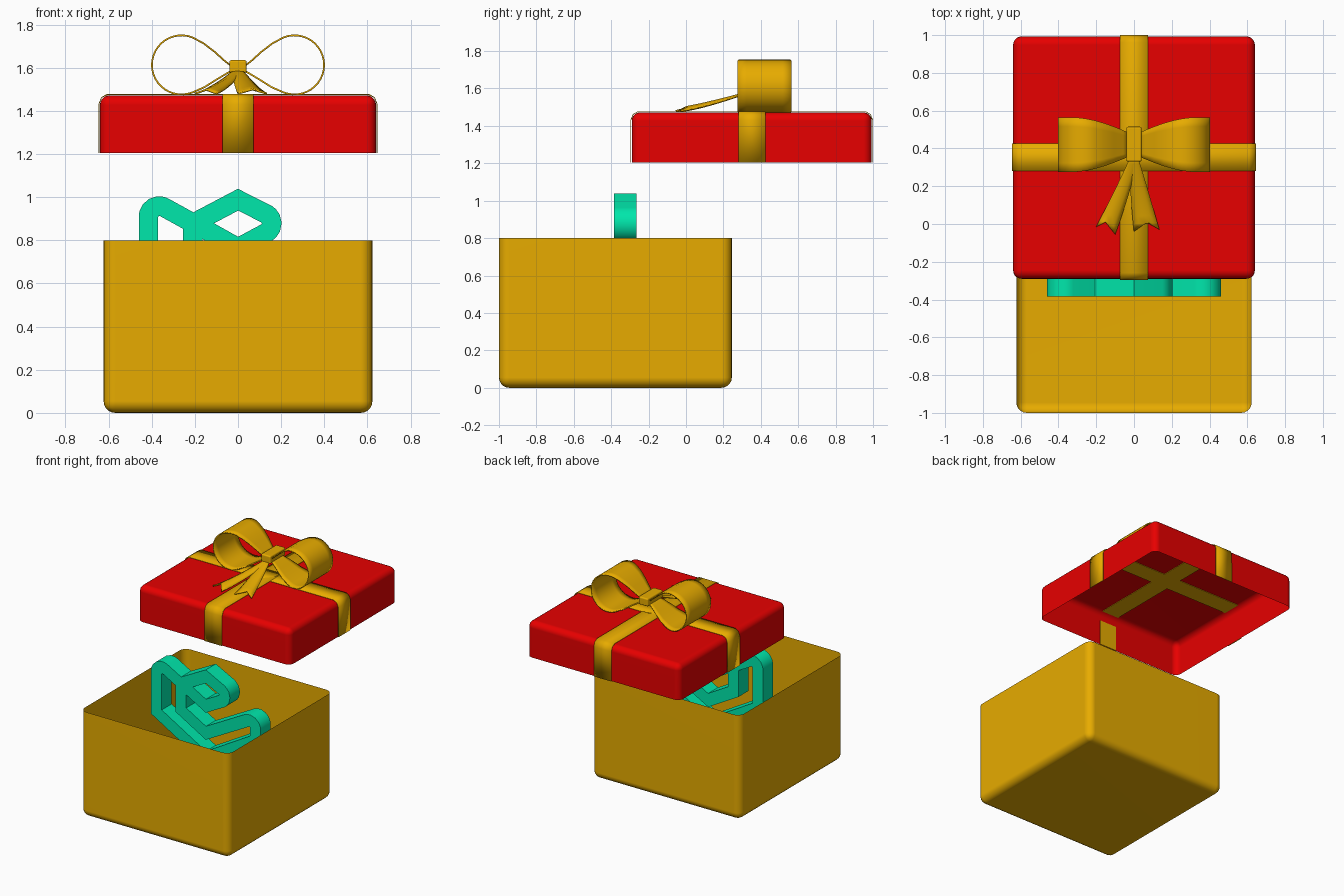
import bpy, bmesh, math
from mathutils import Vector

if "Cube" in bpy.data.objects:
    bpy.data.objects.remove(bpy.data.objects["Cube"])


def material(name, rgb):
    m = bpy.data.materials.new(name)
    m.use_nodes = True
    m.diffuse_color = (*rgb, 1)
    m.node_tree.nodes["Principled BSDF"].inputs["Base Color"].default_value = (*rgb, 1)
    return m


RED = material("red", (0.8, 0, 0))
GOLD = material("gold", (0.8, 0.41, 0))
GREEN = material("green", (0, 0.8, 0.41))


def finish(name, bm, mat, thickness=0, angle=40):
    bmesh.ops.recalc_face_normals(bm, faces=bm.faces)
    mesh = bpy.data.meshes.new(name)
    bm.to_mesh(mesh)
    bm.free()
    ob = bpy.data.objects.new(name, mesh)
    bpy.context.collection.objects.link(ob)
    mesh.materials.append(mat)
    if thickness:
        mod = ob.modifiers.new("thickness", "SOLIDIFY")
        mod.thickness, mod.offset = thickness, 0
    bpy.ops.object.select_all(action="DESELECT")
    ob.select_set(True)
    bpy.context.view_layer.objects.active = ob
    bpy.ops.object.shade_smooth_by_angle(angle=math.radians(angle))
    return ob


def block(name, lo, hi, mat, bevel=0, open_side=0):
    """Rounded box; open_side +1 removes the top, -1 the bottom."""
    bm = bmesh.new()
    bmesh.ops.create_cube(bm, size=1)
    for v in bm.verts:
        v.co = [lo[i] + (v.co[i] + 0.5) * (hi[i] - lo[i]) for i in range(3)]
    bm.normal_update()
    if open_side:
        gone = [f for f in bm.faces if f.normal.z * open_side > 0.9]
        bmesh.ops.delete(bm, geom=gone, context="FACES_ONLY")
    if bevel:
        edges = [e for e in bm.edges if not e.is_boundary]
        bmesh.ops.bevel(bm, geom=edges, offset=bevel, segments=5, profile=0.5, affect="EDGES")
    ob = finish(name, bm, mat)
    # Keep the large faces flat beside the rounded edges
    mod = ob.modifiers.new("flat_faces", "WEIGHTED_NORMAL")
    mod.keep_sharp = True


def strip(name, rows, mat, thickness=0, closed=False, angle=40):
    """Skin a list of equally long rows of points."""
    bm = bmesh.new()
    grid = [[bm.verts.new(p) for p in row] for row in rows]
    pairs = list(zip(grid, grid[1:])) + ([(grid[-1], grid[0])] if closed else [])
    for a, b in pairs:
        for i in range(len(a) - 1):
            bm.faces.new((a[i], a[i + 1], b[i + 1], b[i]))
    bmesh.ops.remove_doubles(bm, verts=bm.verts, dist=0.0001)
    finish(name, bm, mat, thickness, angle)


# Box and lid shells
block("box", (-0.623, -1, 0), (0.623, 0.245, 0.8), GOLD, 0.055, 1)
block("lid", (-0.64, -0.29, 1.205), (0.64, 0.993, 1.472), RED, 0.045, -1)


# Ribbons wrapped over the lid
def lid_ribbon(name, along, a, b, c0, c1):
    path = [(a, 1.205), (a, 1.43), (a + 0.012, 1.461), (a + 0.037, 1.476)]
    path += [(a + b - s, z) for s, z in reversed(path)]
    swap = (lambda s, c, z: (s, c, z)) if along == "x" else (lambda s, c, z: (c, s, z))
    strip(name, [[swap(s, c0, z), swap(s, c1, z)] for s, z in path], GOLD, 0.004, angle=15)
    # Lining on the underside of the lid top
    block(name + "_lining", swap(a + 0.03, c0, 1.466), swap(b - 0.03, c1, 1.470), GOLD)


lid_ribbon("cross_ribbon", "x", -0.645, 0.645, 0.28, 0.425)
lid_ribbon("long_ribbon", "y", -0.295, 0.998, -0.073, 0.073)
block("front_ribbon_lining", (-0.073, -0.289, 1.205), (0.073, -0.285, 1.4), GOLD)

# Bow loops: a teardrop path, pinched towards the knot
path = [(0.02, 1.6), (0.06, 1.63), (0.11, 1.675), (0.16, 1.713)]
for k in range(25):
    t = math.radians(112 - 224 * k / 24)
    path.append((0.262 + 0.137 * math.cos(t), 1.613 + 0.137 * math.sin(t)))
path += [(0.155, 1.51), (0.1, 1.545), (0.05, 1.575), (0.02, 1.59)]
for side, label in ((1, "left"), (-1, "right")):
    rows = []
    for x, z in path:
        t = min(1, x / 0.34)
        half = 0.05 + 0.095 * math.sin(t * math.pi / 2)
        rows.append([(side * x, 0.42 + half * k / 3, z) for k in range(-3, 4)])
    strip(label + "_bow_loop", rows, GOLD, 0.008)

# Knot
block("knot", (-0.04, 0.33, 1.575), (0.04, 0.515, 1.635), GOLD, 0.01)


# Tails: widening strips with a raised fold and a notched end
def tail(name, end_x, half_end, slant):
    rows, n = [], 10
    for k in range(n + 1):
        t = k / n
        y = 0.36 - 0.395 * t
        z = 1.48 + 0.108 * (1 - t) ** 1.3
        x = end_x * t ** 1.15
        half = 0.018 + (half_end - 0.018) * t ** 0.75
        notch = 0.045 if k == n else 0
        row = []
        for c in (-1, -0.5, 0, 0.5, 1):
            fold = 0.035 * t * (1 - abs(c)) * (1 - 0.5 * t)
            row.append((x + c * half, y - slant * c * t + notch * (1 - abs(c)), z + fold))
        rows.append(row)
    strip(name, rows, GOLD, 0.008)


tail("right_bow_tail", -0.15, 0.05, 0.02)
tail("left_bow_tail", 0.067, 0.067, -0.005)


# Angular ornament inside the box: bands of square section along closed paths
def fillet(points, radius):
    out, n = [], len(points)
    for i, (x, z, rounded) in enumerate(points):
        p = Vector((x, z))
        if not rounded:
            out.append(p)
            continue
        a = (Vector(points[i - 1][:2]) - p).normalized()
        b = (Vector(points[(i + 1) % n][:2]) - p).normalized()
        half = math.acos(a.dot(b)) / 2
        centre = p + (a + b).normalized() * radius / math.sin(half)
        start = p + a * radius / math.tan(half) - centre
        stop = p + b * radius / math.tan(half) - centre
        for k in range(9):
            out.append(centre + start.lerp(stop, k / 8).normalized() * radius)
    return out


def band(name, points, half=0.045, y0=-0.385, y1=-0.265):
    pts = fillet(points, 0.05)
    rows = []
    for i, p in enumerate(pts):
        d0 = (p - pts[i - 1]).normalized()
        d1 = (pts[(i + 1) % len(pts)] - p).normalized()
        n0, n1 = Vector((-d0.y, d0.x)), Vector((-d1.y, d1.x))
        miter = (n0 + n1) / (1 + n0.dot(n1)) * half
        o, q = p + miter, p - miter
        rows.append([(o.x, y0, o.y), (o.x, y1, o.y), (q.x, y1, q.y), (q.x, y0, q.y), (o.x, y0, o.y)])
    strip(name, rows, GREEN, closed=True)


band("ornament_frame", [
    (-0.415, 0.993, 1), (-0.21, 0.88, 0), (-0.21, 0.68, 0), (0, 0.56, 0),
    (0.415, 0.785, 1), (0.415, 0.61, 0), (0, 0.37, 0), (-0.415, 0.61, 0)])
band("ornament_diamond", [
    (0, 0.988, 0), (0.215, 0.88, 1), (0, 0.765, 0), (-0.205, 0.88, 0)])
